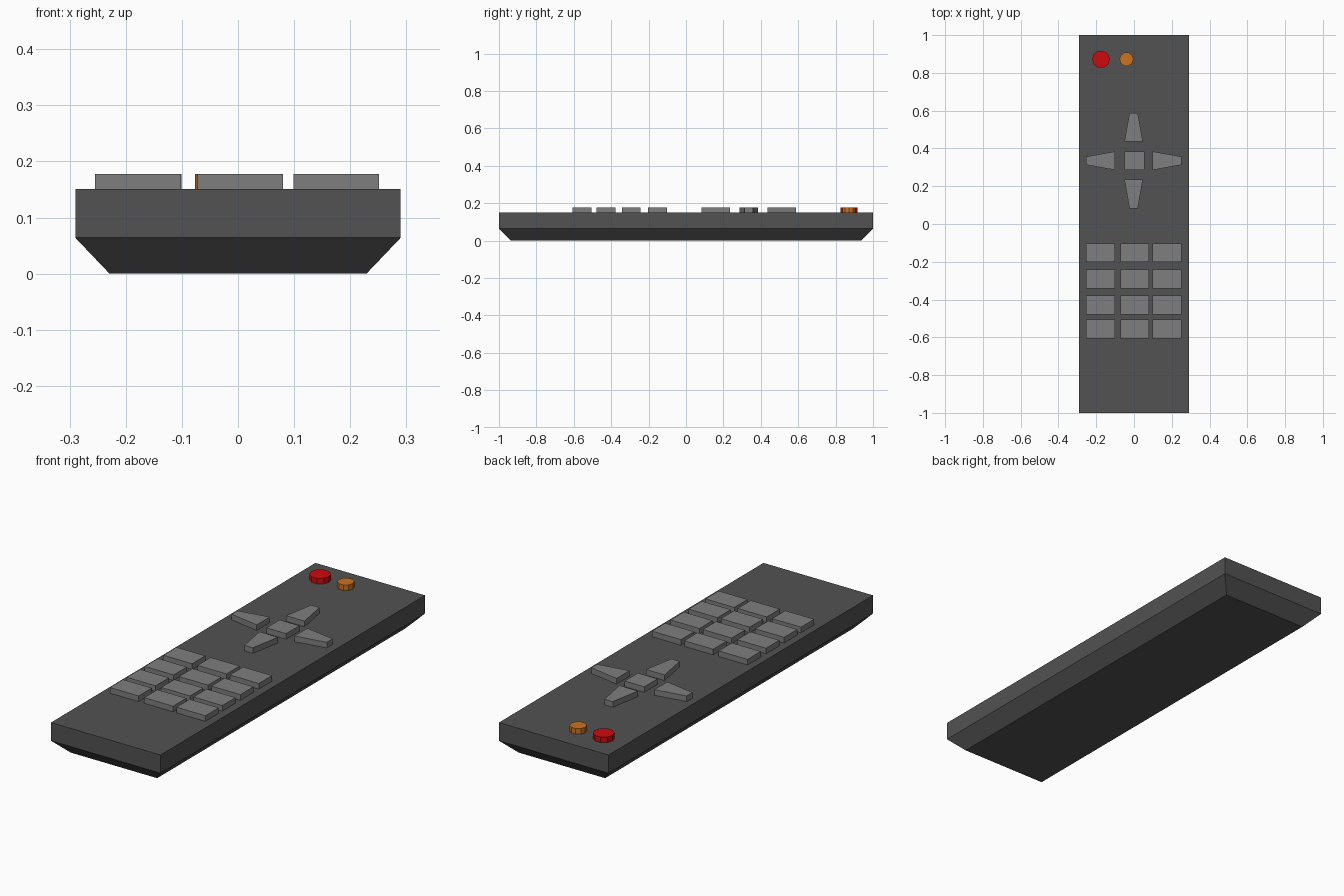
import bpy, bmesh, math

if "Cube" in bpy.data.objects:
    bpy.data.objects.remove(bpy.data.objects["Cube"])

def material(name, rgb):
    m = bpy.data.materials.new(name)
    m.diffuse_color = (*rgb, 1)
    m.use_nodes = True
    m.node_tree.nodes["Principled BSDF"].inputs["Base Color"].default_value = m.diffuse_color
    return m

BODY = material("charcoal", (0.085, 0.085, 0.085))
KEY = material("key_grey", (0.21, 0.21, 0.21))
RED = material("red", (0.62, 0.003, 0.004))
ORANGE = material("orange", (0.60, 0.17, 0.015))

TOP, KEY_TOP = 0.151, 0.178

def loft(name, rings, mat):
    """Solid skinned through stacked rings of points, capped at both ends."""
    bm = bmesh.new()
    loops = [[bm.verts.new(p) for p in ring] for ring in rings]
    n = len(loops[0])
    for a, b in zip(loops, loops[1:]):
        for i in range(n):
            bm.faces.new((a[i], a[(i + 1) % n], b[(i + 1) % n], b[i]))
    bm.faces.new(loops[0][::-1])
    bm.faces.new(loops[-1])
    bmesh.ops.recalc_face_normals(bm, faces=bm.faces)
    me = bpy.data.meshes.new(name)
    bm.to_mesh(me)
    bm.free()
    me.materials.append(mat)
    ob = bpy.data.objects.new(name, me)
    bpy.context.collection.objects.link(ob)

def rect(x, y, z):
    return [(-x, -y, z), (x, -y, z), (x, y, z), (-x, y, z)]

def key(name, outline, mat):
    loft(name, [[(x, y, z) for x, y in outline] for z in (TOP, KEY_TOP)], mat)

def box(cx, cy, w, h):
    return [(cx + sx * w / 2, cy + sy * h / 2)
            for sx, sy in ((-1, -1), (1, -1), (1, 1), (-1, 1))]

# Casing with bevelled underside
loft("casing", [rect(0.229, 0.938, 0), rect(0.29, 1, 0.064), rect(0.29, 1, TOP)], BODY)

# Number keypad
for r, y in enumerate((-0.152, -0.292, -0.428, -0.556)):
    for c, x in enumerate((-0.178, 0.004, 0.175)):
        key(f"number_key_{r}_{c}", box(x, y, 0.153, 0.1), KEY)

# Direction pad: centre key and four tapered arms
key("select_key", box(0.003, 0.335, 0.104, 0.1), KEY)
for name, cx, cy, angle in (("right_key", 0.099, 0.335, 0), ("up_key", -0.002, 0.436, 90),
                            ("left_key", -0.101, 0.335, 180), ("down_key", -0.002, 0.235, 270)):
    ca, sa = math.cos(math.radians(angle)), math.sin(math.radians(angle))
    arm = ((0, -0.049), (0.152, -0.022), (0.152, 0.022), (0, 0.049))
    key(name, [(cx + x * ca - y * sa, cy + x * sa + y * ca) for x, y in arm], KEY)

# Round buttons
for name, x, radius, mat in (("power_button", -0.175, 0.047, RED),
                             ("source_button", -0.04, 0.037, ORANGE)):
    pts = [(x + radius * math.cos(i * math.tau / 10), 0.872 + radius * math.sin(i * math.tau / 10))
           for i in range(10)]
    key(name, pts, mat)
